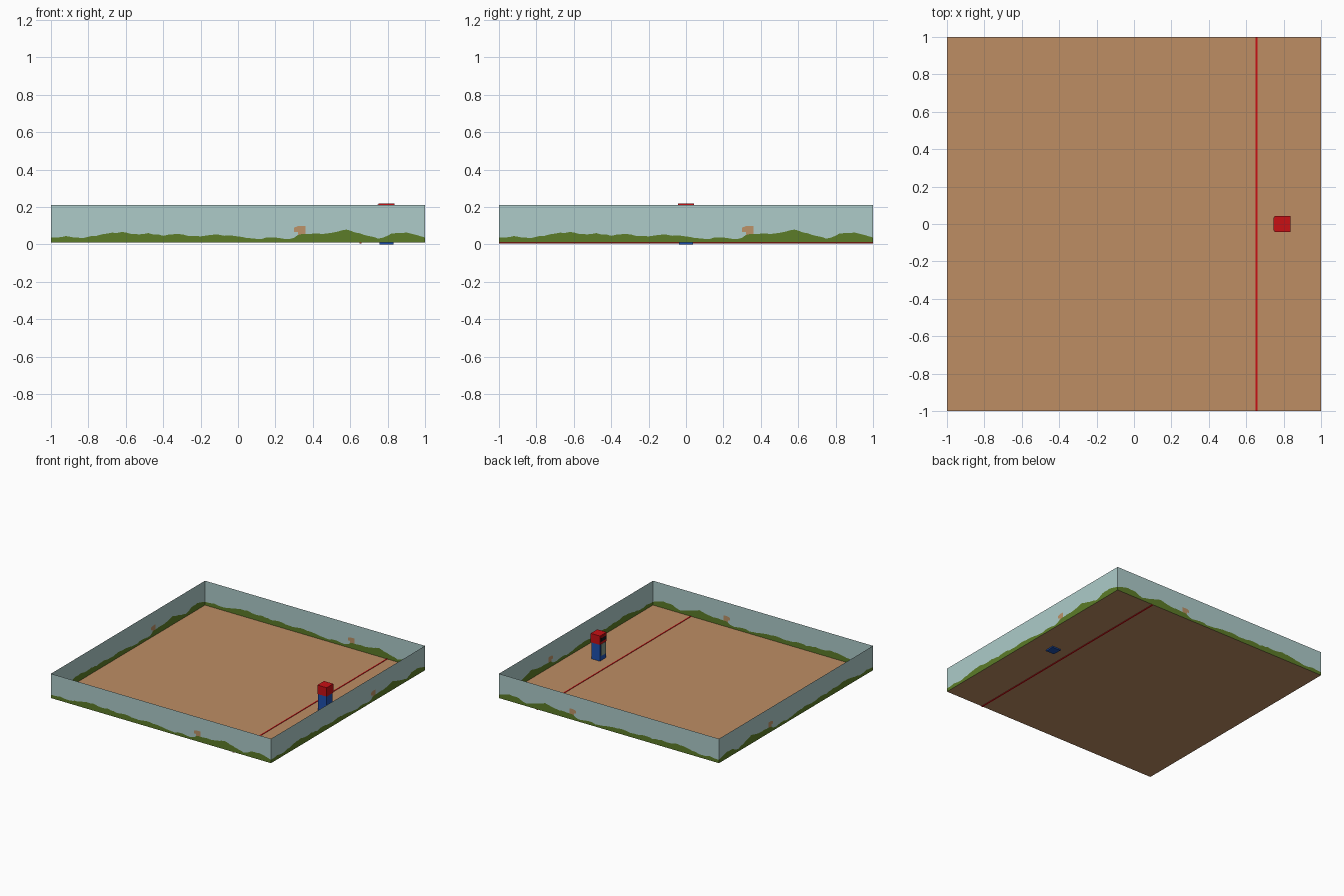
import bpy, bmesh, random

if "Cube" in bpy.data.objects:
    bpy.data.objects.remove(bpy.data.objects["Cube"])

random.seed(4)


def mat(name, r, g, b):
    m = bpy.data.materials.new(name)
    lin = [((c / 255 + 0.055) / 1.055) ** 2.4 for c in (r, g, b)]
    m.diffuse_color = (*lin, 1)
    m.use_nodes = True
    m.node_tree.nodes["Principled BSDF"].inputs["Base Color"].default_value = m.diffuse_color
    return m


SKY = mat("pale_sky", 173, 203, 201)
GREEN = mat("bush_green", 92, 124, 40)
TAN = mat("rock_tan", 188, 146, 104)
CLAY = mat("clay_brown", 189, 141, 100)
RED = mat("bright_red", 200, 16, 20)
BLUE = mat("denim_blue", 30, 80, 175)
GREY = mat("grey_green", 135, 155, 140)
BLACK = mat("near_black", 25, 22, 24)


def finish(name, bm, mats):
    me = bpy.data.meshes.new(name)
    bm.to_mesh(me)
    bm.free()
    for m in mats:
        me.materials.append(m)
    ob = bpy.data.objects.new(name, me)
    bpy.context.collection.objects.link(ob)
    return ob


def box(name, lo, hi, m):
    bm = bmesh.new()
    bmesh.ops.create_cube(bm, size=1)
    for v in bm.verts:
        v.co = [(a + b) / 2 + c * (b - a) for a, b, c in zip(lo, hi, v.co)]
    return finish(name, bm, [m])


# Clay floor sheet
bm = bmesh.new()
bm.faces.new([bm.verts.new((x, y, 0.01)) for x, y in ((-1, -1), (1, -1), (1, 1), (-1, 1))])
finish("floor", bm, [CLAY])

# Bush skyline along each wall: (position, height)
SKYLINE = [(-1, .037), (-.92, .045), (-.85, .036), (-.76, .045), (-.7, .058), (-.62, .067),
           (-.55, .055), (-.48, .061), (-.4, .046), (-.34, .055), (-.2, .043), (-.1, .052),
           (0, .043), (.1, .03), (.2, .037), (.26, .028), (.3, .036), (.32, .05), (.36, .055),
           (.45, .056), (.5, .062), (.58, .08), (.65, .06), (.7, .045), (.75, .031),
           (.82, .058), (.9, .064), (.95, .052), (1, .037)]
BASE, TOP = 0.01, 0.21

# Add small leafy bumps between the main skyline points
points = [SKYLINE[0]]
for (u0, h0), (u1, h1) in zip(SKYLINE, SKYLINE[1:]):
    n = max(1, round((u1 - u0) / 0.025))
    for i in range(1, n + 1):
        t = i / n
        jitter = random.uniform(-.004, .004) if i < n else 0
        points.append((u0 + (u1 - u0) * t, h0 + (h1 - h0) * t + jitter))


def wall(name, place):
    """Sheet of columns: bushes below, sky above, a small rock at u = 0.33."""
    bm = bmesh.new()

    def quad(u0, u1, lo, hi, idx):
        f = bm.faces.new([bm.verts.new(place(u, z)) for u, z in
                          ((u0, lo[0]), (u1, lo[1]), (u1, hi[1]), (u0, hi[0]))])
        f.material_index = idx

    for (u0, h0), (u1, h1) in zip(points, points[1:]):
        h, mid = (h0, h1), (u0 + u1) / 2
        quad(u0, u1, (BASE, BASE), h, 1)
        if .3 < mid < .32:
            quad(u0, u1, h, (.068, .068), 0)
            quad(u0, u1, (.068, .068), (.09, .098), 2)
            h = (.09, .098)
        elif .32 < mid < .36:
            quad(u0, u1, h, (.098, .098), 2)
            h = (.098, .098)
        quad(u0, u1, h, (TOP, TOP), 0)
    bmesh.ops.remove_doubles(bm, verts=bm.verts, dist=1e-5)
    finish(name, bm, [SKY, GREEN, TAN])


wall("front_wall", lambda u, z: (u, -1, z))
wall("back_wall", lambda u, z: (u, 1, z))
wall("left_wall", lambda u, z: (-1, u, z))
wall("right_wall", lambda u, z: (1, u, z))

# Red line across the floor
box("floor_line", (.65, -1, .005), (.66, 1, .0125), RED)

# Small block figure facing the line
box("figure_body", (.756, -.038, 0), (.832, .038, .147), BLUE)
box("figure_head", (.752, -.043, .147), (.836, .043, .22), RED)
box("figure_chest", (.751, -.034, .05), (.757, .022, .146), GREY)
box("figure_visor", (.747, -.036, .17), (.753, .034, .2), BLACK)
box("figure_visor_rim", (.747, -.036, .2), (.753, .034, .215), RED)
